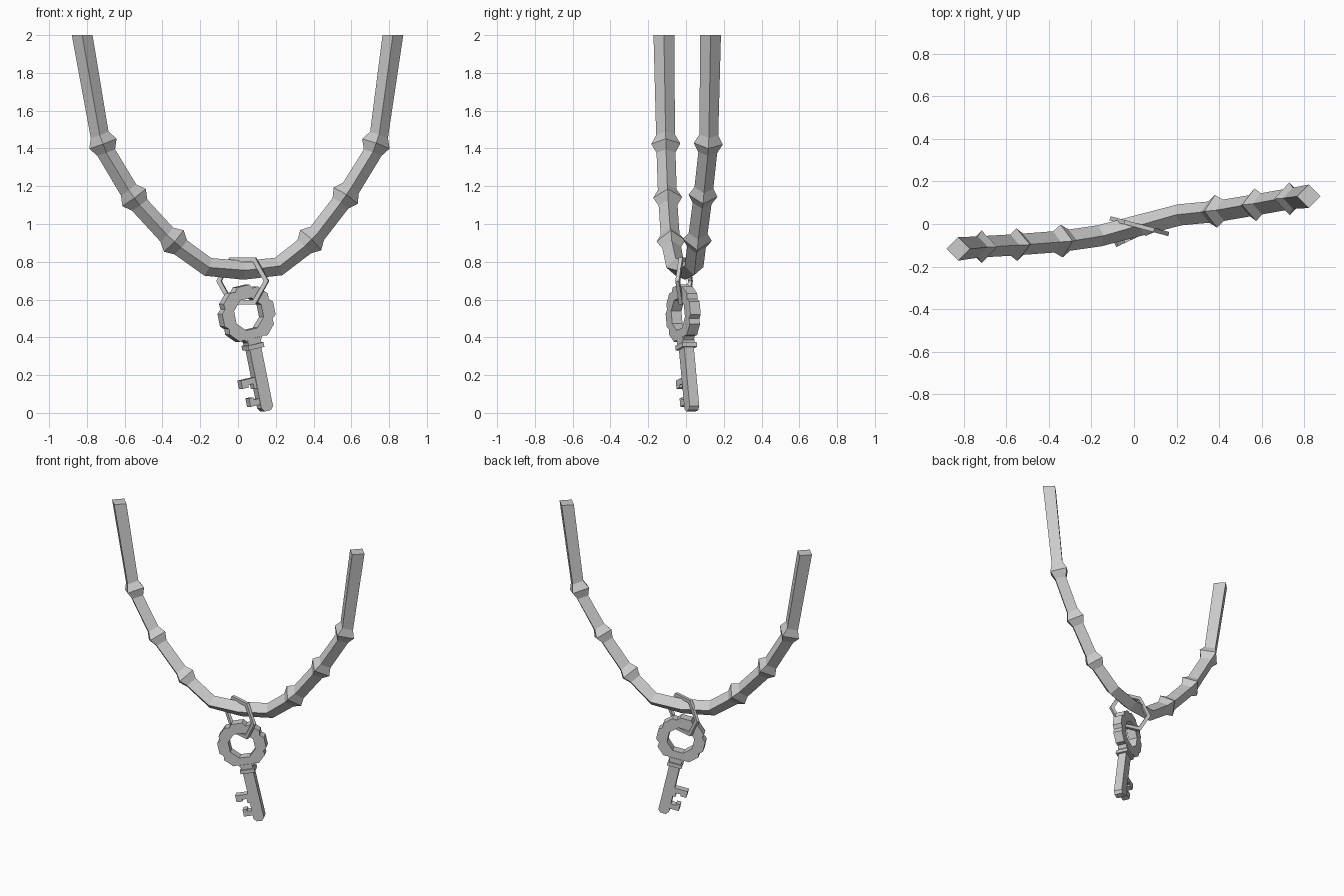
import bpy, bmesh
from math import sin, cos, radians
from mathutils import Vector, Matrix

if "Cube" in bpy.data.objects:
    bpy.data.objects.remove(bpy.data.objects["Cube"])


def finish(name, bm, matrix=None):
    if matrix:
        bm.transform(matrix)
    bmesh.ops.recalc_face_normals(bm, faces=bm.faces[:])
    mesh = bpy.data.meshes.new(name)
    bm.to_mesh(mesh)
    bm.free()
    obj = bpy.data.objects.new(name, mesh)
    bpy.context.collection.objects.link(obj)
    return obj


def plate(name, outline, thick, matrix):
    # flat xz outline extruded along y
    bm = bmesh.new()
    face = bm.faces.new([bm.verts.new((x, -thick / 2, z)) for x, z in outline])
    res = bmesh.ops.extrude_face_region(bm, geom=[face])
    moved = [g for g in res["geom"] if isinstance(g, bmesh.types.BMVert)]
    bmesh.ops.translate(bm, verts=moved, vec=(0, thick, 0))
    return finish(name, bm, matrix)


def flat_ring(name, outer, inner, thick, matrix):
    # ring with matching outer and inner outlines
    bm = bmesh.new()
    loops = [[bm.verts.new((x, y, z)) for x, z in pts]
             for pts, y in ((outer, -thick / 2), (outer, thick / 2),
                            (inner, thick / 2), (inner, -thick / 2))]
    n = len(outer)
    for a in range(4):
        for i in range(n):
            j, b = (i + 1) % n, (a + 1) % 4
            bm.faces.new((loops[a][i], loops[a][j], loops[b][j], loops[b][i]))
    return finish(name, bm, matrix)


def polar(r, deg):
    return r * cos(radians(deg)), r * sin(radians(deg))


# cord: four-sided sweep, with a swollen knot at flagged points
path = [((-0.825, -0.117, 2.0), 0), ((-0.715, -0.107, 1.425), 1),
        ((-0.55, -0.097, 1.14), 1), ((-0.34, -0.08, 0.91), 1),
        ((-0.16, -0.055, 0.773), 0), ((0.03, -0.005, 0.755), 0),
        ((0.215, 0.043, 0.775), 0), ((0.385, 0.06, 0.915), 1),
        ((0.57, 0.09, 1.15), 1), ((0.73, 0.118, 1.425), 1),
        ((0.82, 0.13, 2.0), 0)]
pts = [Vector(p) for p, _ in path]
last = len(pts) - 1
bm = bmesh.new()
rings = []
for i, (p, knot) in enumerate(path):
    if i in (0, last):
        t = Vector((0, 0, -1 if i == 0 else 1))
    else:
        t = ((pts[i] - pts[i - 1]).normalized() + (pts[i + 1] - pts[i]).normalized()).normalized()
    side = Vector((0, 1, 0)).cross(t).normalized()
    depth = t.cross(side)
    base = 0.055 if i in (0, last) else 0.05
    steps = [(-0.05, base), (0, 0.077), (0.05, base)] if knot else [(0, base)]
    for off, r in steps:
        c = pts[i] + t * off
        rings.append([bm.verts.new(c + d * r) for d in (side, depth, -side, -depth)])
for a, b in zip(rings, rings[1:]):
    for k in range(4):
        bm.faces.new((a[k], a[(k + 1) % 4], b[(k + 1) % 4], b[k]))
bm.faces.new(rings[0])
bm.faces.new(rings[-1])
finish("cord", bm)

# hexagonal link
link_m = Matrix.Translation((0.025, -0.01, 0.698)) @ Matrix.Rotation(radians(-15), 4, 'Z')
flat_ring("link", [polar(0.143, k * 60) for k in range(6)],
          [polar(0.117, k * 60) for k in range(6)], 0.02, link_m)

# key, tilted in its plane and turned about z
key_m = (Matrix.Translation((0.045, -0.015, 0.523)) @ Matrix.Rotation(radians(25), 4, 'Z')
         @ Matrix.Rotation(radians(-12.4), 4, 'Y'))

# notched octagonal bow
outer, inner = [], []
for k in range(8):
    for da, r in ((-13, 0.156), (13, 0.156), (22.5, 0.14)):
        outer.append(polar(r, k * 45 + da))
        s = cos(radians(22.5)) / cos(radians(da))
        inner.append(polar(0.088 * s, k * 45 + da))
flat_ring("key_bow", outer, inner, 0.06, key_m)

# neck, collar and stem
plate("key_neck", [(-0.038, -0.13), (0.038, -0.13), (0.038, -0.17), (-0.038, -0.17)], 0.066, key_m)
plate("key_collar", [(-0.046, -0.162), (0.046, -0.162), (0.046, -0.187), (-0.046, -0.187)], 0.084, key_m)
plate("key_stem", [(-0.034, -0.18), (0.034, -0.18), (0.034, -0.505), (0.018, -0.524),
                   (-0.018, -0.524), (-0.034, -0.505)], 0.056, key_m)

# teeth
plate("key_upper_tooth", [(-0.02, -0.335), (-0.118, -0.335), (-0.118, -0.38), (-0.08, -0.38),
                          (-0.08, -0.367), (-0.05, -0.367), (-0.05, -0.395), (-0.02, -0.395)],
      0.046, key_m)
plate("key_lower_tooth", [(-0.02, -0.45), (-0.065, -0.45), (-0.065, -0.437), (-0.092, -0.437),
                          (-0.092, -0.483), (-0.02, -0.483)], 0.046, key_m)
